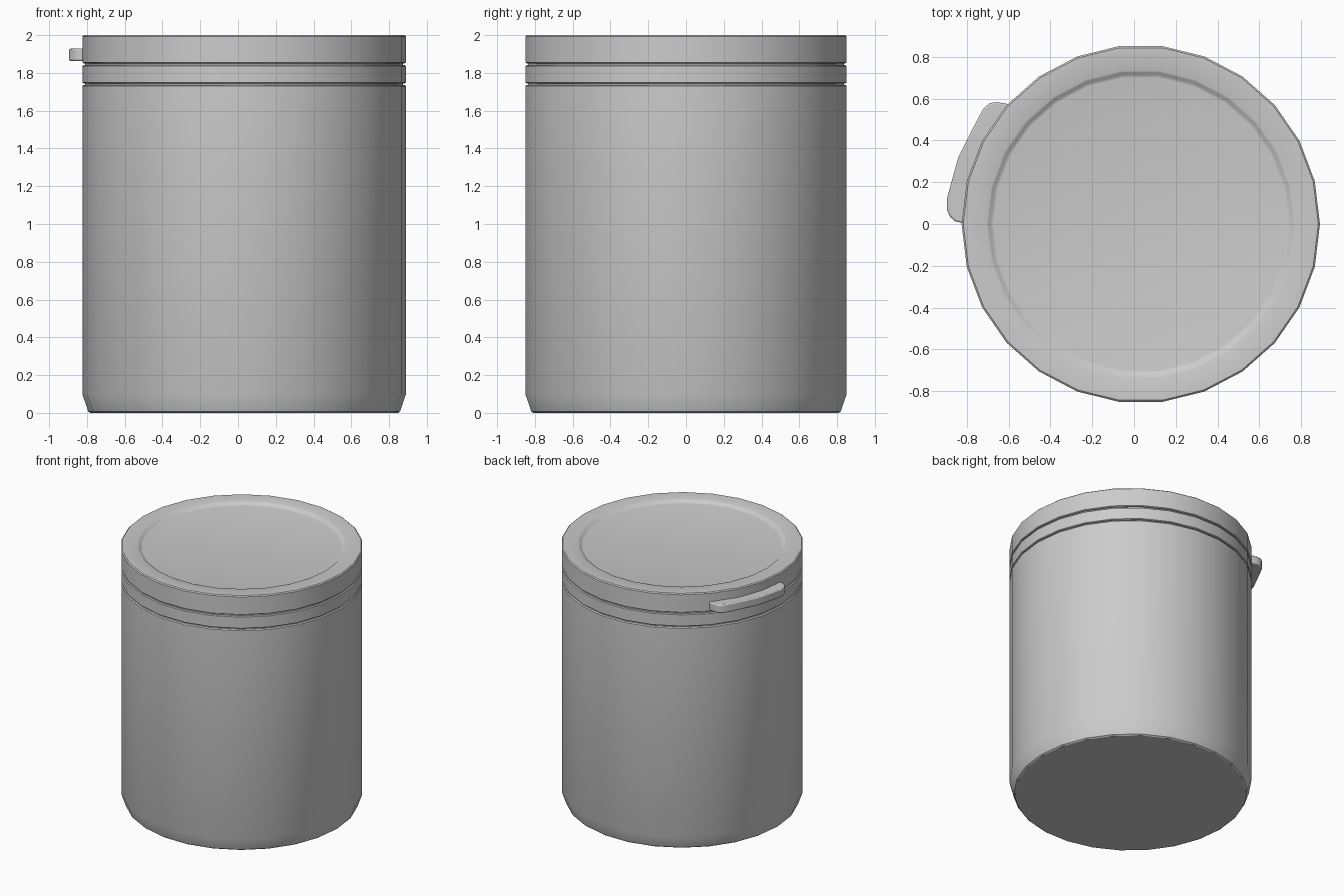
import bpy, bmesh
from math import cos, sin, pi, radians

if "Cube" in bpy.data.objects:
    bpy.data.objects.remove(bpy.data.objects["Cube"])

SIDES = 26
CX = 0.0325
R = 0.857


def finish(name, bm, angle=35):
    bmesh.ops.recalc_face_normals(bm, faces=bm.faces)
    mesh = bpy.data.meshes.new(name)
    bm.to_mesh(mesh)
    bm.free()
    obj = bpy.data.objects.new(name, mesh)
    bpy.context.collection.objects.link(obj)
    bpy.ops.object.select_all(action='DESELECT')
    obj.select_set(True)
    bpy.context.view_layer.objects.active = obj
    bpy.ops.object.shade_smooth_by_angle(angle=radians(angle))
    return obj


def lathe(name, profile):
    """Revolve (radius, z) points, closing both ends on the axis."""
    bm = bmesh.new()
    rings = [[bm.verts.new((CX + r * cos(2 * pi * i / SIDES), r * sin(2 * pi * i / SIDES), z))
              for i in range(SIDES)] for r, z in profile]
    for a, b in zip(rings, rings[1:]):
        for i in range(SIDES):
            j = (i + 1) % SIDES
            bm.faces.new((a[i], a[j], b[j], b[i]))
    for ring, (r, z) in ((rings[0], profile[0]), (rings[-1], profile[-1])):
        centre = bm.verts.new((CX, 0, z))
        for i in range(SIDES):
            bm.faces.new((ring[i], ring[(i + 1) % SIDES], centre))
    return finish(name, bm)


# Jar body with chamfered foot and a slightly narrower neck
lathe("jar_body", [(0.815, 0), (0.825, 0.007), (R, 0.1), (R, 1.73),
                   (0.85, 1.737), (0.842, 1.737), (0.842, 1.9)])

# Tamper ring around the neck
lathe("seal_ring", [(0.85, 1.744), (R, 1.749), (R, 1.836), (0.85, 1.841)])

# Lid with a shallow recessed panel
lathe("lid", [(0.85, 1.851), (R, 1.856), (R, 1.993), (0.849, 2.0),
              (0.738, 2.0), (0.729, 1.996), (0.715, 1.982), (0.705, 1.98)])

# Pull tab on the lid rim
outline = [(-0.56, 0.55), (-0.61, 0.575), (-0.655, 0.583), (-0.69, 0.578), (-0.722, 0.55),
           (-0.785, 0.43), (-0.84, 0.32), (-0.865, 0.23), (-0.895, 0.12), (-0.895, 0.07),
           (-0.88, 0.035), (-0.855, 0.013), (-0.82, 0.005), (-0.77, 0.02)]
bm = bmesh.new()
face = bm.faces.new([bm.verts.new((x, y, 1.863)) for x, y in outline])
top = bmesh.ops.extrude_face_region(bm, geom=[face])["geom"]
bmesh.ops.translate(bm, vec=(0, 0, 0.065), verts=[v for v in top if isinstance(v, bmesh.types.BMVert)])
tab = finish("pull_tab", bm, 50)
bevel = tab.modifiers.new("soft_edges", 'BEVEL')
bevel.width = 0.008
bevel.segments = 2
bevel.limit_method = 'ANGLE'
bevel.angle_limit = radians(60)
